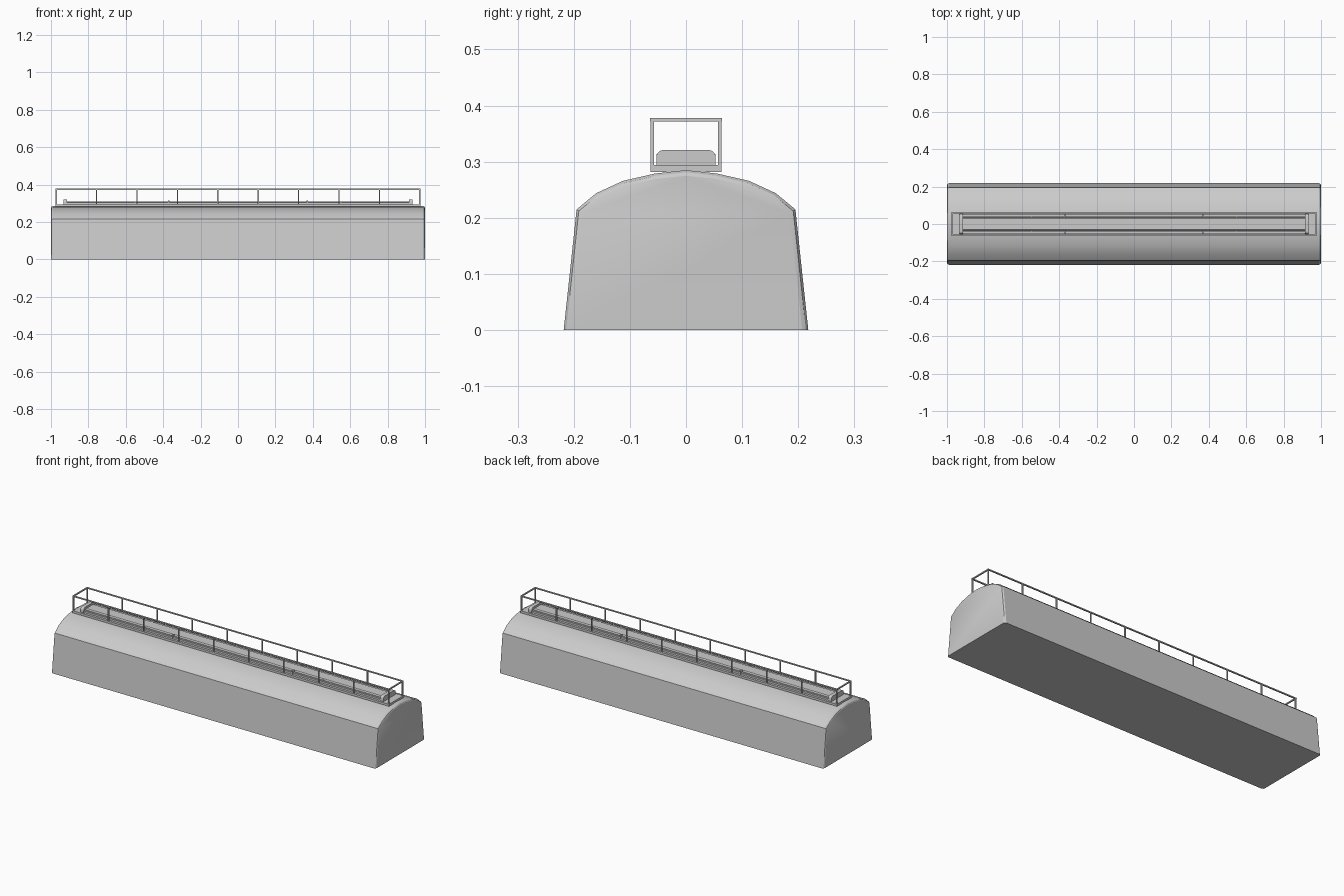
import bpy, bmesh, math

if "Cube" in bpy.data.objects:
    bpy.data.objects.remove(bpy.data.objects["Cube"])


def make_object(name, bm, angle=30):
    bmesh.ops.recalc_face_normals(bm, faces=bm.faces)
    me = bpy.data.meshes.new(name)
    bm.to_mesh(me)
    bm.free()
    ob = bpy.data.objects.new(name, me)
    bpy.context.collection.objects.link(ob)
    bpy.context.view_layer.objects.active = ob
    ob.select_set(True)
    bpy.ops.object.shade_smooth_by_angle(angle=math.radians(angle))
    ob.select_set(False)
    return ob


def loft(name, sections, angle=30):
    """Skin a list of matching point loops and cap both ends."""
    bm = bmesh.new()
    rings = [[bm.verts.new(p) for p in s] for s in sections]
    n = len(rings[0])
    for a, b in zip(rings, rings[1:]):
        for i in range(n):
            j = (i + 1) % n
            bm.faces.new((a[i], a[j], b[j], b[i]))
    bm.faces.new(rings[0])
    bm.faces.new(rings[-1])
    return make_object(name, bm, angle)


def box(name, x0, x1, y0, y1, z0, z1):
    return loft(name, [[(x, y0, z0), (x, y1, z0), (x, y1, z1), (x, y0, z1)]
                       for x in (x0, x1)])


def mirrored(half):
    return half + [(-y, z) for y, z in reversed(half) if y > 0]


# Tank body: sloped sides, arched roof, softened end edges
half = [(0.218, 0), (0.195, 0.215), (0.16, 0.244), (0.112, 0.266),
        (0.055, 0.279), (0, 0.285)]
profile = mirrored(half)
ends = [(1.0, 0.010), (0.997, 0.004), (0.99, 0.0)]
stations = [(-x, d) for x, d in ends] + [(x, d) for x, d in reversed(ends)]
loft("body", [[(x, y * (1 - d / 0.2), z * (1 - d / 0.285)) for y, z in profile]
              for x, d in stations], 25)

# Roof walkway plate
box("walkway", -0.975, 0.975, -0.063, 0.063, 0.282, 0.294)

# Long hatch lid
lid = mirrored([(0.036, 0.29), (0.036, 0.305), (0.030, 0.310)])
loft("hatch_lid", [[(x, y, z) for y, z in lid] for x in (-0.92, 0.92)])

# Rounded end caps of the hatch
cap = mirrored([(0.053, 0.29), (0.053, 0.306)] +
               [(0.040 + 0.013 * math.cos(a), 0.308 + 0.013 * math.sin(a))
                for a in [math.radians(d) for d in (22, 45, 67, 90)]])
for s, side in ((-1, "left"), (1, "right")):
    loft("hatch_end_" + side,
         [[(s * x, y, z) for y, z in cap] for x in (0.914, 0.934)])

# Side bars and clamps along the hatch
for s, side in ((-1, "front"), (1, "back")):
    y0, y1 = sorted((s * 0.040, s * 0.050))
    box("hatch_bar_" + side, -0.92, 0.92, y0, y1, 0.292, 0.304)
    for i, x in enumerate((-0.55, -0.37, 0.37, 0.55)):
        top = 0.314 if abs(x) < 0.5 else 0.307
        a, b = sorted((s * 0.034, s * 0.053))
        box(f"clamp_{side}_{i}", x - 0.004, x + 0.004, a, b, 0.292, top)

# Railing posts on both sides
posts = 10
for s, side in ((-1, "front"), (1, "back")):
    for i in range(posts):
        x = -0.972 + i * 1.944 / (posts - 1)
        y = s * 0.060
        box(f"post_{side}_{i}", x - 0.003, x + 0.003, y - 0.003, y + 0.003,
            0.288, 0.374)
    # Long top rail
    y0, y1 = sorted((s * 0.057, s * 0.064))
    box("top_rail_" + side, -0.976, 0.976, y0, y1, 0.372, 0.378)

# Short top rails across the ends
for s, side in ((-1, "left"), (1, "right")):
    x0, x1 = sorted((s * 0.969, s * 0.976))
    box("end_rail_" + side, x0, x1, -0.060, 0.060, 0.372, 0.378)
